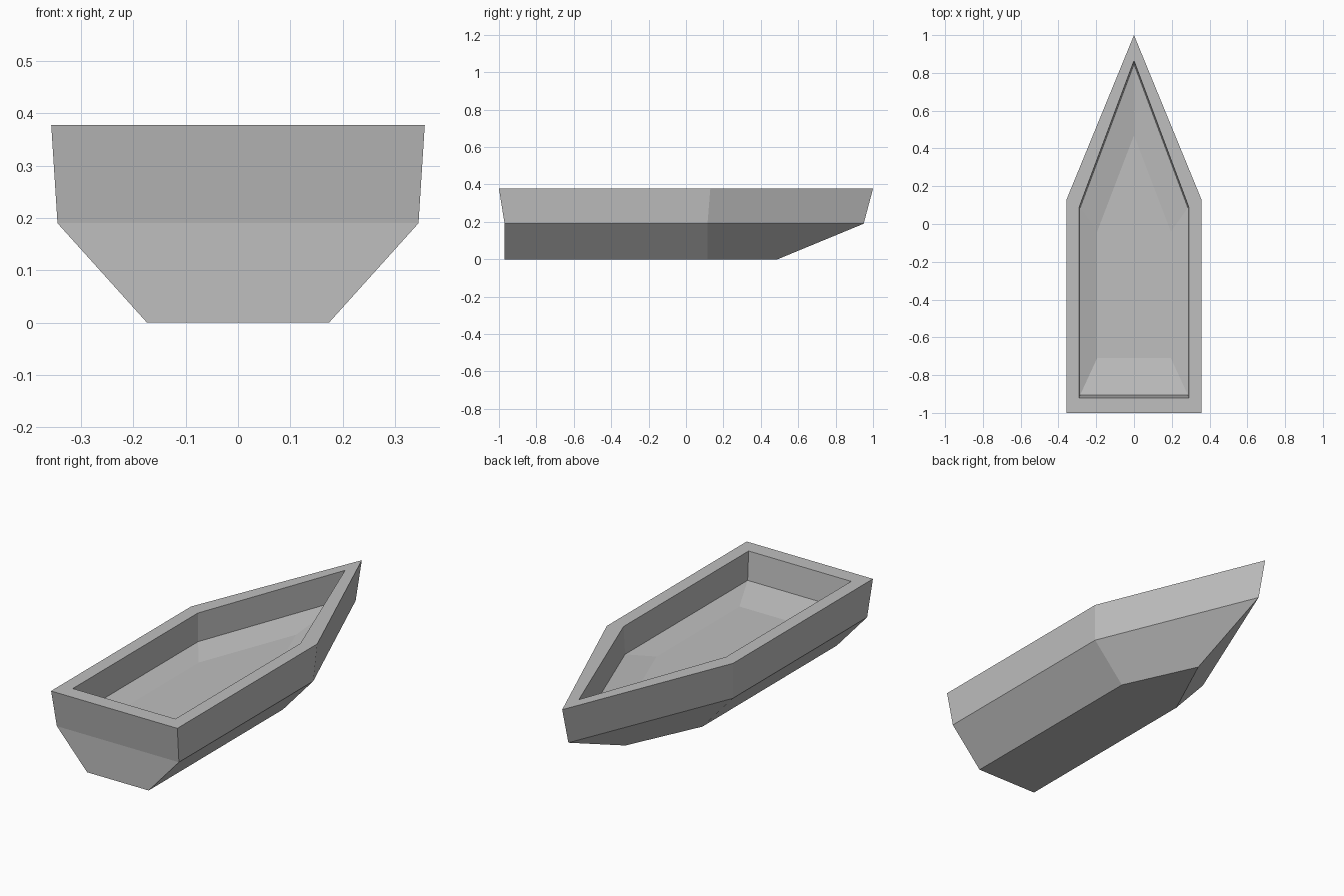
import bpy
import bmesh

if "Cube" in bpy.data.objects:
    bpy.data.objects.remove(bpy.data.objects["Cube"])

# One flat grey for the whole boat
grey = bpy.data.materials.new("hull_grey")
grey.diffuse_color = (0.52, 0.52, 0.52, 1.0)
grey.use_nodes = True
grey.node_tree.nodes["Principled BSDF"].inputs["Base Color"].default_value = grey.diffuse_color

# Pentagonal sections: half width, stern y, shoulder y, bow y, height
sections = [
    (0.174, -0.97, 0.115, 0.49, 0.00),    # keel plate
    (0.345, -0.97, 0.115, 0.95, 0.19),    # chine
    (0.357, -1.00, 0.13, 1.00, 0.378),    # outer rim
    (0.290, -0.92, 0.09, 0.865, 0.378),   # inner rim
    (0.285, -0.905, 0.085, 0.845, 0.235),  # foot of inner wall
    (0.195, -0.71, -0.04, 0.47, 0.20),    # cockpit floor
]


def ring(bm, w, stern, shoulder, bow, z):
    outline = [(-w, stern), (w, stern), (w, shoulder), (0, bow), (-w, shoulder)]
    return [bm.verts.new((x, y, z)) for x, y in outline]


# Hull: lofted up the outside, over the rim and down into the cockpit
bm = bmesh.new()
rings = [ring(bm, *s) for s in sections]
for a, b in zip(rings, rings[1:]):
    for i in range(5):
        j = (i + 1) % 5
        bm.faces.new((a[i], a[j], b[j], b[i]))
bm.faces.new(rings[0][::-1])
bm.faces.new(rings[-1])
bmesh.ops.recalc_face_normals(bm, faces=bm.faces)

mesh = bpy.data.meshes.new("boat_hull")
bm.to_mesh(mesh)
bm.free()
mesh.materials.append(grey)
hull = bpy.data.objects.new("boat_hull", mesh)
bpy.context.collection.objects.link(hull)
